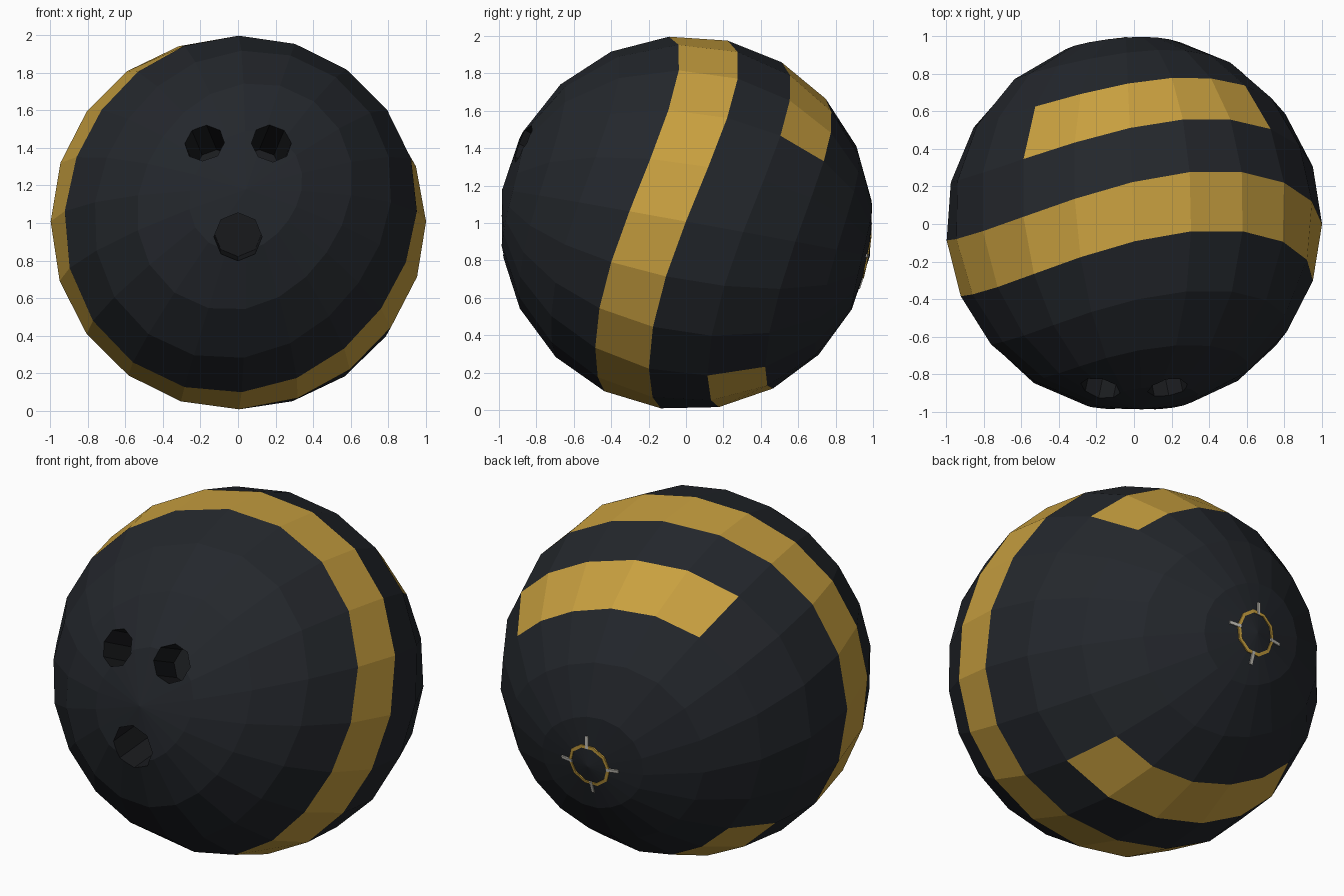
import bpy, bmesh
from math import sin, cos, radians, pi
from mathutils import Matrix, Vector

if "Cube" in bpy.data.objects:
    bpy.data.objects.remove(bpy.data.objects["Cube"])

CENTRE = Vector((0, 0, 1))
# the ball's poles run front to back, tipped a little up and sideways
TILT = Matrix.Rotation(radians(2.5), 4, 'Z') @ Matrix.Rotation(radians(-10.3), 4, 'X')
SEGS, RINGS = 20, 10


def material(name, rgb):
    m = bpy.data.materials.new(name)
    m.diffuse_color = (*rgb, 1)
    m.use_nodes = True
    m.node_tree.nodes["Principled BSDF"].inputs["Base Color"].default_value = m.diffuse_color
    return m


BLACK = material("ball_black", (0.017, 0.020, 0.025))
GOLD = material("stripe_gold", (0.58, 0.35, 0.05))
HOLE = material("hole_dark", (0.010, 0.011, 0.013))
GREY = material("mark_grey", (0.55, 0.53, 0.48))


def finish(name, bm, mats):
    bmesh.ops.recalc_face_normals(bm, faces=bm.faces[:])
    me = bpy.data.meshes.new(name)
    bm.to_mesh(me)
    bm.free()
    for m in mats:
        me.materials.append(m)
    ob = bpy.data.objects.new(name, me)
    bpy.context.collection.objects.link(ob)
    return ob


def ball_point(ring, seg):
    """Ring counted from the front pole; rings swing in a gentle wave."""
    t = radians(18 * seg)
    base = pi * ring / RINGS
    th = base + radians(6.3) * sin(base) * cos(2 * (t - radians(57)))
    return CENTRE + TILT @ Vector((sin(th) * cos(t), -cos(th), sin(th) * sin(t)))


# ball with one full stripe and two part stripes
bm = bmesh.new()
rows = [[bm.verts.new(ball_point(r, s)) for s in range(SEGS)] for r in range(1, RINGS)]
poles = [bm.verts.new(ball_point(r, 0)) for r in (0, RINGS)]
part_stripe = {2, 3, 4, 5, 6, 12, 13, 14, 15, 16}
for s in range(SEGS):
    n = (s + 1) % SEGS
    bm.faces.new((poles[0], rows[0][s], rows[0][n]))
    bm.faces.new((poles[1], rows[-1][n], rows[-1][s]))
    for r in range(RINGS - 2):
        f = bm.faces.new((rows[r][s], rows[r + 1][s], rows[r + 1][n], rows[r][n]))
        if r == 3 or (r == 5 and s in part_stripe):
            f.material_index = 1
ball = finish("ball", bm, [BLACK, GOLD, HOLE])

# finger and thumb holes
bm = bmesh.new()
for x, z, rad in ((-0.18, 0.43, 0.108), (0.18, 0.43, 0.108), (0, -0.075, 0.128)):
    d = Vector((x, -(1 - x * x - z * z) ** 0.5, z))
    rot = d.to_track_quat('Z', 'Y').to_matrix().to_4x4()
    bmesh.ops.create_cone(bm, cap_ends=True, segments=8, radius1=rad, radius2=rad, depth=0.6,
                          matrix=Matrix.Translation(CENTRE + d * 0.98) @ rot)
for f in bm.faces:
    f.material_index = 2
cutter = finish("hole_cutter", bm, [BLACK, GOLD, HOLE])
cutter.hide_render = True
mod = ball.modifiers.new("holes", 'BOOLEAN')
mod.operation = 'DIFFERENCE'
mod.solver = 'EXACT'
mod.object = cutter
bpy.context.view_layer.objects.active = ball
bpy.ops.object.modifier_apply(modifier=mod.name)
bpy.data.objects.remove(cutter)

# thin ring mark around the back pole
BACK = Matrix.Translation(CENTRE) @ TILT
bm = bmesh.new()
loops = []
for s in range(10):
    a = 2 * pi * s / 10
    loops.append([bm.verts.new(BACK @ Vector((r * cos(a), y, r * sin(a))))
                  for r, y in ((0.112, 0.97), (0.112, 0.988), (0.130, 0.986), (0.130, 0.97))])
for s in range(10):
    p, q = loops[s], loops[(s + 1) % 10]
    for i in range(4):
        j = (i + 1) % 4
        bm.faces.new((p[i], p[j], q[j], q[i]))
finish("back_ring", bm, [GOLD])

# four short ticks crossing the ring
bm = bmesh.new()
for i in range(4):
    m = (BACK @ Matrix.Rotation(i * pi / 2, 4, 'Y') @ Matrix.Translation((0.143, 0.977, 0))
         @ Matrix.Rotation(radians(-9), 4, 'Z') @ Matrix.Diagonal((0.075, 0.014, 0.018, 1)))
    bmesh.ops.create_cube(bm, size=1, matrix=m)
finish("back_ticks", bm, [GREY])
